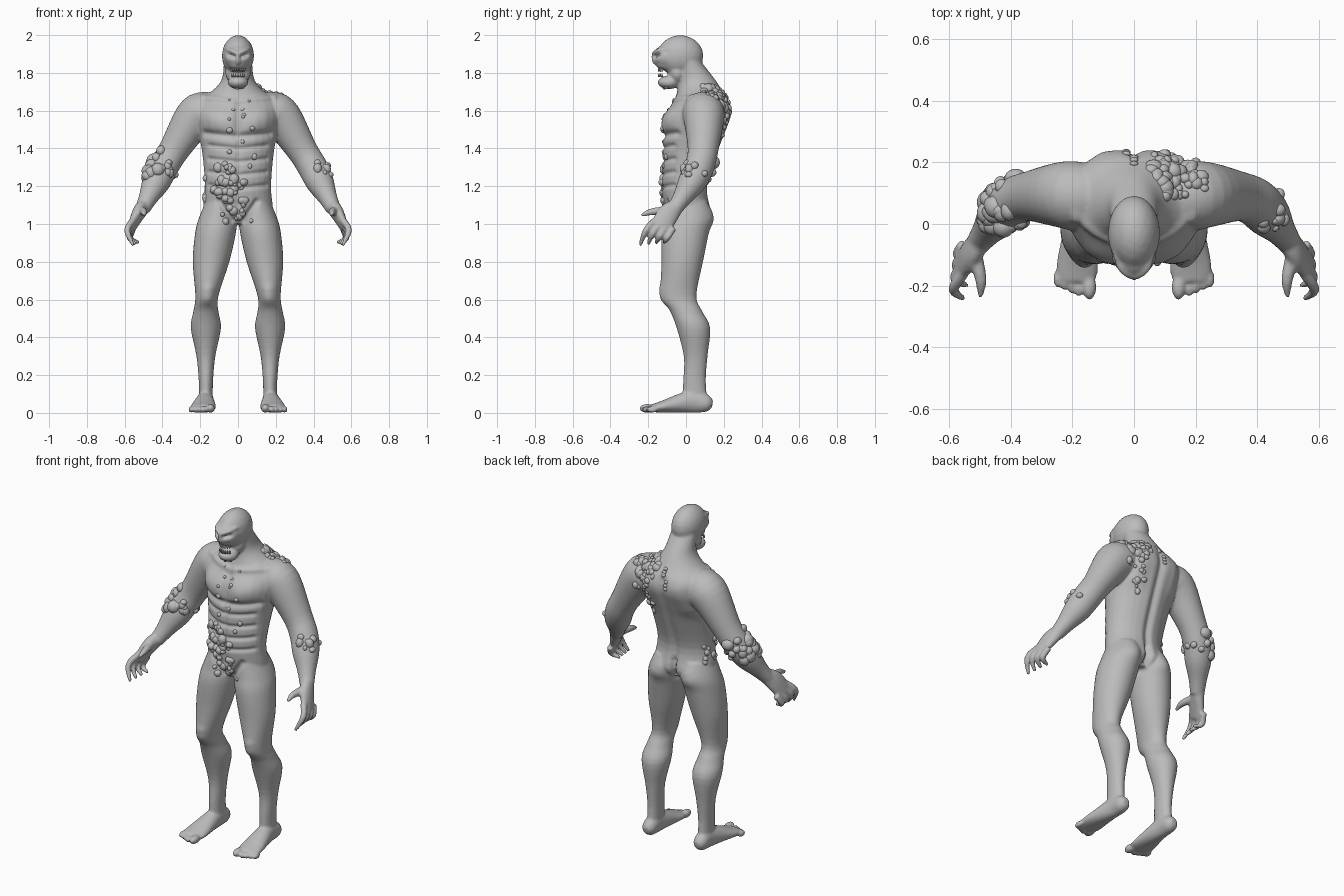
import bpy, bmesh, math, random
from math import sin, cos, pi, exp
from mathutils import Vector, Matrix
from mathutils.bvhtree import BVHTree
from mathutils.geometry import intersect_point_line

random.seed(7)
cube = bpy.data.objects.get("Cube")
if cube:
    bpy.data.objects.remove(cube, do_unlink=True)

skin = bpy.data.materials.new("grey_skin")
skin.use_nodes = True
skin.diffuse_color = (.5, .5, .5, 1)
bsdf = skin.node_tree.nodes["Principled BSDF"]
bsdf.inputs["Base Color"].default_value = skin.diffuse_color
bsdf.inputs["Roughness"].default_value = .7


def make_object(name, bm):
    """Turn a bmesh into a smooth grey object."""
    bmesh.ops.recalc_face_normals(bm, faces=bm.faces)
    mesh = bpy.data.meshes.new(name)
    bm.to_mesh(mesh)
    bm.free()
    mesh.materials.append(skin)
    mesh.shade_smooth()
    obj = bpy.data.objects.new(name, mesh)
    bpy.context.collection.objects.link(obj)
    return obj


def smooth_path(points, steps=4):
    """Pass a soft curve through the points, radii included."""
    keys = [Vector(p) for p in points]
    last = len(keys) - 1
    path = []
    for i in range(last):
        before, start, end = keys[max(i - 1, 0)], keys[i], keys[i + 1]
        after = keys[min(i + 2, last)]
        enter, leave = (end - before) / 2, (after - start) / 2
        for s in range(steps):
            t = s / steps
            ease = t * t * (3 - 2 * t)
            path.append(start.lerp(end, ease) + enter * (t * (1 - t) ** 2)
                        - leave * (t * t * (1 - t)))
    return path + [keys[last]]


def tube(bm, points, side=1, flat=False, sides=28):
    """Loft rings (x, y, z, radius, optional depth radius) along a path."""
    path = smooth_path(points)
    centres = [Vector(p[:3]) for p in path]
    rings = []
    for i, (p, centre) in enumerate(zip(path, centres)):
        along = centres[min(i + 1, len(path) - 1)] - centres[max(i - 1, 0)]
        along = Vector((0, 0, 1)) if flat else along.normalized()
        across = Vector((1, 0, 0))
        across = (across - along * along.x).normalized()
        depth = along.cross(across)
        ring = []
        for k in range(sides):
            angle = 2 * pi * k / sides
            co = centre + across * (cos(angle) * p[3]) + depth * (sin(angle) * p[-1])
            ring.append(bm.verts.new((co.x * side, co.y, co.z)))
        rings.append(ring)
    for lower, upper in zip(rings, rings[1:]):
        for k in range(sides):
            n = (k + 1) % sides
            bm.faces.new((lower[k], lower[n], upper[n], upper[k]))
    bm.faces.new(rings[0])
    bm.faces.new(rings[-1])


def column(bm, levels, centre_x=lambda z: 0, side=1):
    """Loft level rings given as (z, half width, front y, back y)."""
    tube(bm, [(centre_x(z), (front + back) / 2, z, width, (back - front) / 2)
              for z, width, front, back in levels], side, flat=True)


def blob(bm, centre, size, detail=3):
    place = Matrix.Translation(centre) @ Matrix.Diagonal((*size, 1))
    bmesh.ops.create_icosphere(bm, subdivisions=detail, radius=1, matrix=place)


def leg_x(z):
    """The thigh leans inward above the knee, the shin is upright."""
    return .17 - .08 * max(0, (z - .55) / .57) ** 1.3


bm = bmesh.new()

# Torso and neck
column(bm, [(1, .1, -.07, .09), (1.06, .18, -.11, .13), (1.2, .175, -.13, .115),
            (1.38, .19, -.125, .17), (1.5, .215, -.125, .215), (1.58, .23, -.11, .24),
            (1.65, .215, -.065, .23), (1.71, .13, -.045, .19), (1.77, .085, -.04, .15),
            (1.86, .075, -.05, .08)])

# Skull, face, muzzle, lower jaw and throat
blob(bm, (0, -.03, 1.89), (.085, .122, .11))
blob(bm, (0, -.095, 1.885), (.073, .08, .068))
blob(bm, (0, -.1, 1.847), (.056, .062, .035))
blob(bm, (0, -.09, 1.75), (.055, .06, .036))
blob(bm, (0, -.045, 1.8), (.068, .05, .06))

for side in (1, -1):
    # Leg
    column(bm, [(1.12, .08, -.1, .11), (1.03, .102, -.115, .135), (.95, .108, -.13, .12),
                (.8, .097, -.13, .09), (.62, .061, -.132, .055), (.54, .066, -.085, .085),
                (.45, .08, -.05, .128), (.3, .05, -.012, .114), (.17, .038, -.015, .105),
                (.05, .036, -.02, .115)], leg_x, side)
    # Foot and toes
    tube(bm, [(.172, .14, .045, .02, .02), (.172, .11, .05, .04, .046),
              (.173, .03, .06, .045, .06), (.184, -.13, .032, .068, .03),
              (.187, -.185, .024, .06, .02)], side)
    blob(bm, (side * .145, -.205, .024), (.023, .042, .024))
    for i in range(4):
        blob(bm, (side * (.18 + .023 * i), .01 * i - .208, .018), (.013, .03, .018))
    # Shoulder, arm and wrist
    tube(bm, [(.1, .085, 1.6, .09), (.18, .09, 1.59, .11), (.235, .095, 1.555, .107),
              (.34, .09, 1.39, .081), (.395, .07, 1.3, .079), (.435, .03, 1.22, .074),
              (.475, -.02, 1.14, .051), (.505, -.06, 1.08, .04)], side)
    # Palm, thumb and fingers
    tube(bm, [(.5, -.05, 1.095, .036, .042), (.53, -.095, 1.05, .033, .058),
              (.567, -.14, .975, .02, .055)], side)
    tube(bm, [(.52, -.085, 1.07, .024), (.498, -.18, 1.065, .019),
              (.5, -.238, 1.045, .008)], side)
    for i in range(4):
        y, z, reach = .032 * i - .163, 1.02 - .014 * i, .06 - .01 * i
        tube(bm, [(.555, y, z, .018),
                  (.587 - .005 * i, y - .02 - reach / 2, z - .055, .017),
                  (.553 - .01 * i, y - .02 - reach, .885 + .006 * i, .009)], side)

# Fuse the parts into one soft body
body = make_object("body", bm)
remesh = body.modifiers.new("fuse", "REMESH")
remesh.mode = "VOXEL"
remesh.voxel_size = .007
soften = body.modifiers.new("soften", "SMOOTH")
soften.factor = .5
soften.iterations = 6
graph = bpy.context.evaluated_depsgraph_get()
mesh = bpy.data.meshes.new_from_object(body.evaluated_get(graph))
body.modifiers.clear()
body.data = mesh
mesh.materials.clear()
mesh.materials.append(skin)

# Mirrored sculpt strokes: start x and z, end x and z, radius, height
front = [
    (0, 1.62, 0, 1.46, .017, -.012),       # breastbone
    (.09, 1.54, .12, 1.55, .06, .02),      # chest muscle
    (.02, 1.465, .17, 1.48, .018, -.016),  # chest lower edge
    (.02, 1.65, .19, 1.67, .015, .009),    # collar bone
    (0, 1.43, 0, 1.1, .012, -.009),        # belly midline
    (.1, 1.12, .03, 1.02, .014, -.012),    # groin crease
    (.16, .65, .16, .61, .03, .008),       # kneecap
    (.022, 1.887, .046, 1.895, .011, -.02),  # eye socket
    (.008, 1.903, .055, 1.925, .011, .01),   # brow
    (0, 1.885, 0, 1.855, .011, .01),       # nose
]
front += [(.01, z, .15, z + .015, .012, -.01) for z in (1.4, 1.33, 1.26, 1.19)]
back = [
    (0, 1.64, 0, 1.14, .022, -.016),       # spine groove
    (.1, 1.6, .13, 1.48, .05, .01),        # shoulder blade
    (0, 1.11, 0, .99, .018, -.03),         # seat cleft
    (.09, 1.05, .1, 1.03, .05, .012),      # seat
]
normals = [v.normal.copy() for v in mesh.vertices]
for v, normal in zip(mesh.vertices, normals):
    here = Vector((abs(v.co.x), 0, v.co.z))
    push = 0
    for x1, z1, x2, z2, radius, height in (front if normal.y < 0 else back):
        if abs(here.z - (z1 + z2) / 2) < abs(z1 - z2) / 2 + 2.5 * radius:
            start, end = Vector((x1, 0, z1)), Vector((x2, 0, z2))
            t = intersect_point_line(here, start, end)[1]
            gap = (here - start.lerp(end, min(max(t, 0), 1))).length
            push += height * exp(-(gap / radius) ** 2)
    v.co += normal * push * min(1, 2 * abs(normal.y))
mesh.shade_smooth()
surface = BVHTree.FromPolygons([v.co for v in mesh.vertices],
                               [p.vertices for p in mesh.polygons])


def growths(name, centre, spread, count, largest):
    """Scatter half-sunk lumps over the skin around a centre."""
    bm = bmesh.new()
    for _ in range(count):
        offset = Vector([random.uniform(-spread, spread) for _ in range(3)])
        spot, normal = surface.find_nearest(Vector(centre) + offset)[:2]
        r = largest * random.uniform(.5, 1)
        blob(bm, spot - normal * r * .35, [r * random.uniform(.85, 1.2) for _ in range(3)])
    make_object(name, bm)


growths("left_shoulder_growths", (.14, .17, 1.68), .08, 52, .026)
growths("left_back_growths", (.15, .25, 1.56), .06, 12, .022)
growths("lower_back_growths", (.13, .2, 1.42), .04, 6, .02)
growths("right_elbow_growths", (-.44, .06, 1.31), .08, 36, .033)
growths("left_elbow_growths", (.46, .02, 1.29), .045, 9, .026)
growths("belly_growths", (-.04, -.18, 1.2), .1, 32, .026)
growths("rib_growths", (.02, -.18, 1.37), .1, 10, .018)
growths("groin_growths", (-.01, -.15, 1.07), .06, 15, .024)
growths("right_hip_growths", (-.2, .02, 1.19), .07, 15, .021)
growths("chest_growths", (0, -.14, 1.63), .07, 9, .012)

# Spine knobs at the nape
bm = bmesh.new()
for i in range(7):
    spot = surface.find_nearest(Vector((0, .3, 1.78 - .03 * i)))[0]
    blob(bm, spot, (.014, .009, .01), 2)
make_object("spine_knobs", bm)

# Upper and lower teeth
bm = bmesh.new()
for z, turn in ((1.814, pi), (1.787, 0)):
    for i in range(-3, 4):
        a = i * .3
        place = Matrix.Translation((.042 * sin(a), -.098 - .046 * cos(a), z))
        bmesh.ops.create_cone(bm, cap_ends=True, segments=8, radius1=.006, radius2=.0015,
                              depth=.02, matrix=place @ Matrix.Rotation(turn, 4, "X"))
make_object("teeth", bm)
